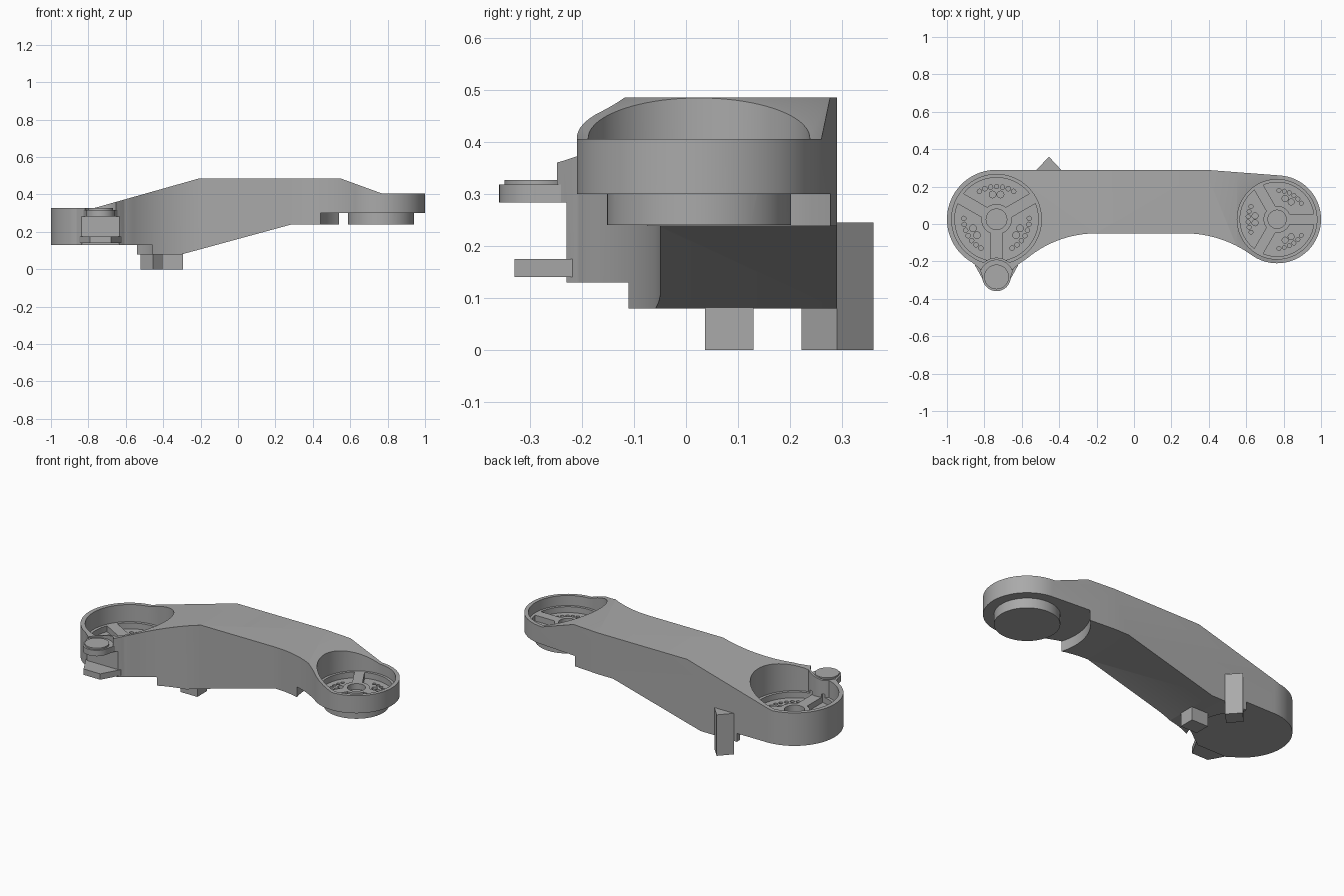
import bpy, bmesh
from math import cos, sin, radians, asin
from mathutils import Vector

cube = bpy.data.objects.get("Cube")
if cube:
    bpy.data.objects.remove(cube, do_unlink=True)

grey = bpy.data.materials.new("plain grey")
grey.use_nodes = True
GREY = (0.4, 0.4, 0.4, 1)
grey.diffuse_color = GREY
grey.node_tree.nodes["Principled BSDF"].inputs["Base Color"].default_value = GREY


def arc(c, r, a, b, n=24):
    """Points on a circle from angle a to b in degrees."""
    angles = [radians(a + (b - a) * i / n) for i in range(n + 1)]
    return [(c[0] + r * cos(t), c[1] + r * sin(t)) for t in angles]


def circle(c, r, n=64):
    return arc(c, r, 0, 360, n)[:-1]


def prisms(name, outlines, lo, hi, upright=False):
    """Extrude plan outlines in z, or upright outlines in y."""
    bm = bmesh.new()
    for pts in outlines:
        vs = [bm.verts.new((p[0], lo, p[1]) if upright else (p[0], p[1], lo)) for p in pts]
        face = bm.faces.new(vs)
        new = bmesh.ops.extrude_face_region(bm, geom=[face])["geom"]
        move = Vector((0, hi - lo, 0)) if upright else Vector((0, 0, hi - lo))
        bmesh.ops.translate(bm, vec=move, verts=[v for v in new if isinstance(v, bmesh.types.BMVert)])
    bmesh.ops.recalc_face_normals(bm, faces=bm.faces)
    mesh = bpy.data.meshes.new(name)
    bm.to_mesh(mesh)
    bm.free()
    mesh.materials.append(grey)
    ob = bpy.data.objects.new(name, mesh)
    bpy.context.collection.objects.link(ob)
    return ob


def combine(target, tool, how="DIFFERENCE"):
    """Apply a boolean and drop the tool object."""
    mod = target.modifiers.new("boolean", "BOOLEAN")
    mod.operation, mod.solver, mod.object = how, "EXACT", tool
    bpy.context.view_layer.objects.active = target
    bpy.ops.object.modifier_apply(modifier=mod.name)
    bpy.data.objects.remove(tool, do_unlink=True)


def rect(x0, x1, y0, y1):
    return [(x0, y0), (x1, y0), (x1, y1), (x0, y1)]


BIG = (-0.735, 0.025)
SMALL = (0.765, 0.025)
BOSS = (-0.735, -0.283)

# Arm body: plan outline intersected with the side profile
plan = (arc(SMALL, 0.235, -126, 84, 48) + [(0.38, 0.29)]
        + arc(BIG, 0.265, 90, 309, 48)
        + arc((-0.2, -0.633), 0.583, 129, 90)
        + arc((0.27, -0.661), 0.611, 90, 54.5))
neck_plan = [(-0.91, -0.15), (-0.86, -0.21), (-0.83, -0.235), (-0.81, -0.256),
             (-0.66, -0.256), (-0.64, -0.235), (-0.61, -0.21), (-0.56, -0.15)]
profile = [(-1.1, 0.13), (-0.54, 0.13), (-0.54, 0.08), (-0.3, 0.08), (0.28, 0.238),
           (0.55, 0.238), (0.55, 0.3), (1.1, 0.3), (1.1, 0.405), (0.77, 0.405),
           (0.55, 0.485), (-0.21, 0.485), (-0.77, 0.327), (-1.1, 0.327)]
body = prisms("arm_body", [plan], 0, 0.6)
combine(body, prisms("neck", [neck_plan], 0.05, 0.55), "UNION")
combine(body, prisms("side_profile", [profile], -0.6, 0.6, True), "INTERSECT")

# Round clearances under both joints
combine(body, prisms("big_clearance", [circle(BIG, 0.308, 96)], 0, 0.13))
combine(body, prisms("small_clearance", [circle(SMALL, 0.338, 96)], 0.1, 0.3))

# Lower disc of the small joint
combine(body, prisms("small_joint_disc", [circle(SMALL, 0.177)], 0.24, 0.32), "UNION")

# Neck face and room for the boss
combine(body, prisms("neck_cut", [rect(-0.95, -0.5, -0.5, -0.23)], 0, 0.283))
big_pocket = prisms("big_pocket", [circle(BIG, 0.24, 96)], 0.225, 0.7)
combine(big_pocket, prisms("boss_guard", [circle(BOSS, 0.103)], 0, 0.9))
combine(body, big_pocket)
combine(body, prisms("boss_room", [circle(BOSS, 0.09)], 0.318, 0.7))
combine(body, prisms("small_pocket", [circle(SMALL, 0.213, 96)], 0.345, 0.7))


def sector(c, mid, inner, outer, gap):
    """Ring sector bounded by straight spokes of half width gap."""
    points = []
    for r, sign in ((outer, 1), (inner, -1)):
        half = 60 - asin(gap / r) * 57.3
        points += arc(c, r, mid - sign * half, mid + sign * half, 16)
    return points


def joint_floor(c, r, first, floor, count):
    """Three recessed sectors with holes, plus the centre bore."""
    mids = [first + 120 * i for i in range(3)]
    sectors = [sector(c, m, r * 0.34, r * 0.93, r * 0.13) for m in mids]
    combine(body, prisms("sectors", sectors + [circle(c, r * 0.23, 32)], floor - 0.035, floor + 0.02))
    holes = []
    for m in mids:
        for i in range(count):
            a = m + (i - (count - 1) / 2) * 10.5
            holes.append(circle(arc(c, r * 0.73, a, a, 1)[0], r * 0.05, 12))
        for a in (m - 9, m + 9):
            holes.append(circle(arc(c, r * 0.56, a, a, 1)[0], r * 0.075, 16))
    combine(body, prisms("holes", holes, floor - 0.06, floor - 0.01))


joint_floor(BIG, 0.24, 90, 0.225, 7)
joint_floor(SMALL, 0.213, 180, 0.345, 6)

# Boss in front of the big joint, with a thin cap
flange = arc(BOSS, 0.076, 180, 360, 32) + [(-0.64, -0.225), (-0.83, -0.225)]
prisms("boss_flange", [flange], 0.283, 0.318)
prisms("boss_cap", [circle(BOSS, 0.066)], 0.318, 0.327)

# Lower lug of the fork
lug = [(-0.85, -0.2), (-0.85, -0.222), (-0.79, -0.33),
       (-0.68, -0.33), (-0.62, -0.222), (-0.62, -0.2)]
prisms("lower_lug", [lug], 0.14, 0.175)

# Locating post on the back edge and square peg below
post = [(-0.52, 0.29), (-0.455, 0.222), (-0.39, 0.29), (-0.455, 0.36)]
prisms("back_post", [post], 0, 0.245)
prisms("under_peg", [rect(-0.405, -0.295, 0.037, 0.13)], 0, 0.1)

# Smooth round walls, crisp edges
for ob in bpy.data.objects:
    ob.select_set(ob.type == "MESH")
bpy.context.view_layer.objects.active = body
bpy.ops.object.shade_smooth_by_angle(angle=radians(25))
